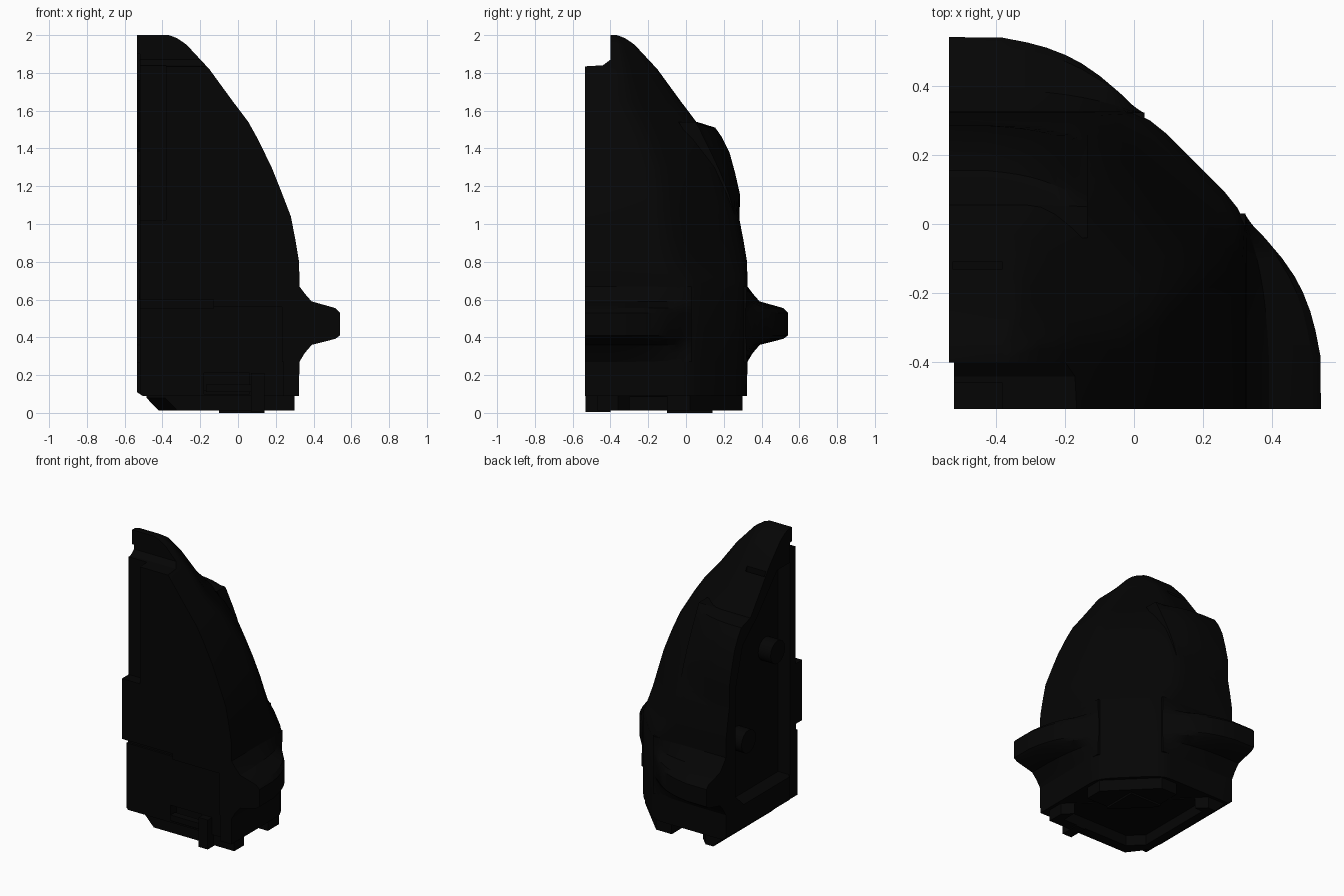
import bpy, bmesh, math

if "Cube" in bpy.data.objects:
    bpy.data.objects.remove(bpy.data.objects["Cube"])

C = 0.535  # distance from the quarter's inner corner to the origin
mat = bpy.data.materials.new("near_black")
mat.diffuse_color = (0.0015, 0.0015, 0.0015, 1)
mat.use_nodes = True
mat.node_tree.nodes["Principled BSDF"].inputs["Base Color"].default_value = mat.diffuse_color


def select(ob):
    bpy.ops.object.select_all(action='DESELECT')
    bpy.context.view_layer.objects.active = ob
    ob.select_set(True)


def loft(name, rings):
    """Skin a stack of closed rings and cap both ends."""
    bm = bmesh.new()
    rows = [[bm.verts.new(p) for p in ring] for ring in rings]
    n = len(rows[0])
    for a, b in zip(rows, rows[1:]):
        for i in range(n):
            j = (i + 1) % n
            bm.faces.new((a[i], a[j], b[j], b[i]))
    bm.faces.new(rows[0][::-1])
    bm.faces.new(rows[-1])
    bmesh.ops.recalc_face_normals(bm, faces=bm.faces)
    me = bpy.data.meshes.new(name)
    bm.to_mesh(me)
    bm.free()
    ob = bpy.data.objects.new(name, me)
    bpy.context.collection.objects.link(ob)
    me.materials.append(mat)
    return ob


def smooth(ob):
    select(ob)
    bpy.ops.object.shade_smooth_by_angle(angle=math.radians(30))


def box(name, x0, x1, y0, y1, z0, z1):
    return loft(name, [[(x0, y0, z), (x1, y0, z), (x1, y1, z), (x0, y1, z)]
                       for z in (z0, z1)])


def prism_x(name, x0, x1, pts):
    return loft(name, [[(x, y, z) for y, z in pts] for x in (x0, x1)])


def prism_y(name, y0, y1, pts):
    return loft(name, [[(x, y, z) for x, z in pts] for y in (y0, y1)])


def prism_z(name, z0, z1, pts):
    return loft(name, [[(x, y, z) for x, y in pts] for z in (z0, z1)])


def combine(ob, other, op='DIFFERENCE'):
    other.hide_render = True
    m = ob.modifiers.new("combine", 'BOOLEAN')
    m.operation, m.solver, m.object = op, 'EXACT', other
    select(ob)
    bpy.ops.object.modifier_apply(modifier=m.name)
    bpy.data.objects.remove(other)


def quarter_ring(z, r, c):
    """Quarter of a soft octagon: flats at r, chamfer starting at c."""
    k = (r - c) * 0.22
    half = [(r, 0), (r, c - k), (r - 0.1 * k, c - 0.35 * k),
            (r - 0.4 * k, c + 0.25 * k), (r - k, c + k)]
    pts = half + [(y, x) for x, y in reversed(half)]
    return [(-C, -C, z)] + [(x - C, y - C, z) for x, y in pts]


# Plan outline of a bulge: distance along the wall, share of full reach
FADE = [(0, 1), (0.27, 0.995), (0.40, 0.93), (0.50, 0.86), (0.60, 0.76), (0.68, 0.65),
        (0.77, 0.49), (0.875, 0.26), (0.93, 0.12), (1.0, -0.03)]


def bulge(name, layers, width, swap=False):
    """Bulge fading into the back wall (or the right wall when swapped)."""
    rings = []
    for z, reach, base in layers:
        ring = [(width - C, base - 0.09, z), (-C, base - 0.09, z)]
        ring += [(width * u - C, base + (reach - base) * f, z) for u, f in FADE]
        rings.append([(y, x, z) if swap else (x, y, z) for x, y, z in ring])
    return loft(name, rings)


# Main quarter shell: chamfered square low down, tapering to the tip
profile = [(0.09, 0.858, 0.565), (0.27, 0.86, 0.565), (0.66, 0.86, 0.565),
           (0.72, 0.86, 0.52), (0.80, 0.858, 0.47), (0.92, 0.838, 0.44),
           (1.04, 0.815, 0.415), (1.17, 0.765, 0.405), (1.30, 0.713, 0.385),
           (1.45, 0.64, 0.33), (1.54, 0.59, 0.29), (1.65, 0.507, 0.235),
           (1.82, 0.383, 0.21), (1.95, 0.262, 0.19), (1.985, 0.21, 0.17),
           (2.0, 0.168, 0.15)]
shell = loft("shell", [quarter_ring(*p) for p in profile])

# Broad blister on the upper back wall
combine(shell, bulge("back_blister",
                     [(1.0, 0.284, 0.275), (1.16, 0.285, 0.228), (1.27, 0.26, 0.185),
                      (1.38, 0.23, 0.135), (1.46, 0.19, 0.095), (1.51, 0.155, 0.07),
                      (1.54, 0.06, 0.05)], 0.40), 'UNION')

# Lip under the tip and stepped inner corner
combine(shell, prism_x("lip_cut", -0.7, 0.3, [(-0.7, 1.825), (-0.44, 1.84), (-0.40, 1.87),
                                              (-0.40, 2.1), (-0.7, 2.1)]))
combine(shell, box("inner_edge_cut", -0.6, -0.52, -0.6, -0.38, 0.0, 1.9))
combine(shell, box("corner_cut", -0.6, -0.38, -0.6, -0.46, 1.02, 1.93))
# Lower front panel, groove above it, and latch socket
combine(shell, box("panel_cut", -0.6, 0.24, -0.6, -0.485, 0.0, 0.56))
combine(shell, box("groove_cut", -0.6, -0.13, -0.6, -0.47, 0.553, 0.60))
combine(shell, box("socket_cut", -0.18, 0.06, -0.6, -0.42, 0.10, 0.21))
# Slot on the dome, near the tip
combine(shell, box("slot_cut", -0.525, -0.38, -0.13, -0.11, 1.74, 1.95))
# Chamfered lower left edge
combine(shell, prism_y("edge_cut", -0.7, 0.5, [(-0.6, 0.16), (-0.535, 0.11), (-0.49, 0.08),
                                               (-0.49, 0.0), (-0.6, 0.0)]))
# Recess in the left joining face
combine(shell, prism_x("recess_cut", -0.6, -0.43,
                       [(-0.40, 0.27), (0.13, 0.27), (0.22, 0.36), (0.22, 1.1), (0.14, 1.38),
                        (-0.02, 1.52), (-0.24, 1.76), (-0.40, 1.76)]))
smooth(shell)

# Joining pegs inside the recess
for i, (y, z) in enumerate([(-0.26, 1.18), (0.06, 0.68)]):
    peg = loft("joining_peg_%d" % (i + 1),
               [[(x, y + 0.08 * math.cos(k * math.pi / 8), z + 0.08 * math.sin(k * math.pi / 8))
                 for k in range(16)] for x in (-0.40, -0.525)])
    smooth(peg)

# Flared lugs on the back and right walls
flare = [(z, reach, 0.322) for z, reach in
         [(0.27, 0.325), (0.315, 0.352), (0.36, 0.39), (0.392, 0.515), (0.41, 0.54),
          (0.53, 0.54), (0.555, 0.515), (0.59, 0.39), (0.63, 0.355), (0.67, 0.325)]]
smooth(bulge("back_lug", flare, 0.565))
smooth(bulge("right_lug", flare, 0.565, swap=True))

# Base frame along the front and left walls, hollow below
base = loft("base_frame", [[(e, e + 0.08, z), (e + 0.1, -0.47, z), (0.30, -0.47, z),
                            (0.30, -0.36, z), (-0.36, 0.30, z), (e, 0.30, z)]
                           for z, e in ((0.012, -0.42), (0.08, -0.485), (0.12, -0.485))])
combine(base, prism_z("base_hollow", -0.1, 0.085,
                      [(-0.36, -0.31), (-0.27, -0.40), (0.24, -0.40), (0.24, -0.20),
                       (-0.20, 0.24), (-0.36, 0.24)]))
# Skirt under the cut-off back corner, with a foot bar
prism_z("corner_skirt", 0.012, 0.12, [(0.30, -0.10), (0.30, 0.02), (0.02, 0.30), (-0.10, 0.30),
                                      (-0.10, 0.12), (0.12, -0.10)])
prism_z("corner_foot", 0.0, 0.1, [(0.14, -0.10), (0.14, 0.14), (-0.10, 0.14), (-0.10, 0.12),
                                  (0.12, -0.10)])

# Latch post and bar in the front socket
box("latch_post", 0.07, 0.14, -0.533, -0.40, 0.005, 0.21)
box("latch_bar", -0.17, 0.07, -0.50, -0.45, 0.11, 0.15)
